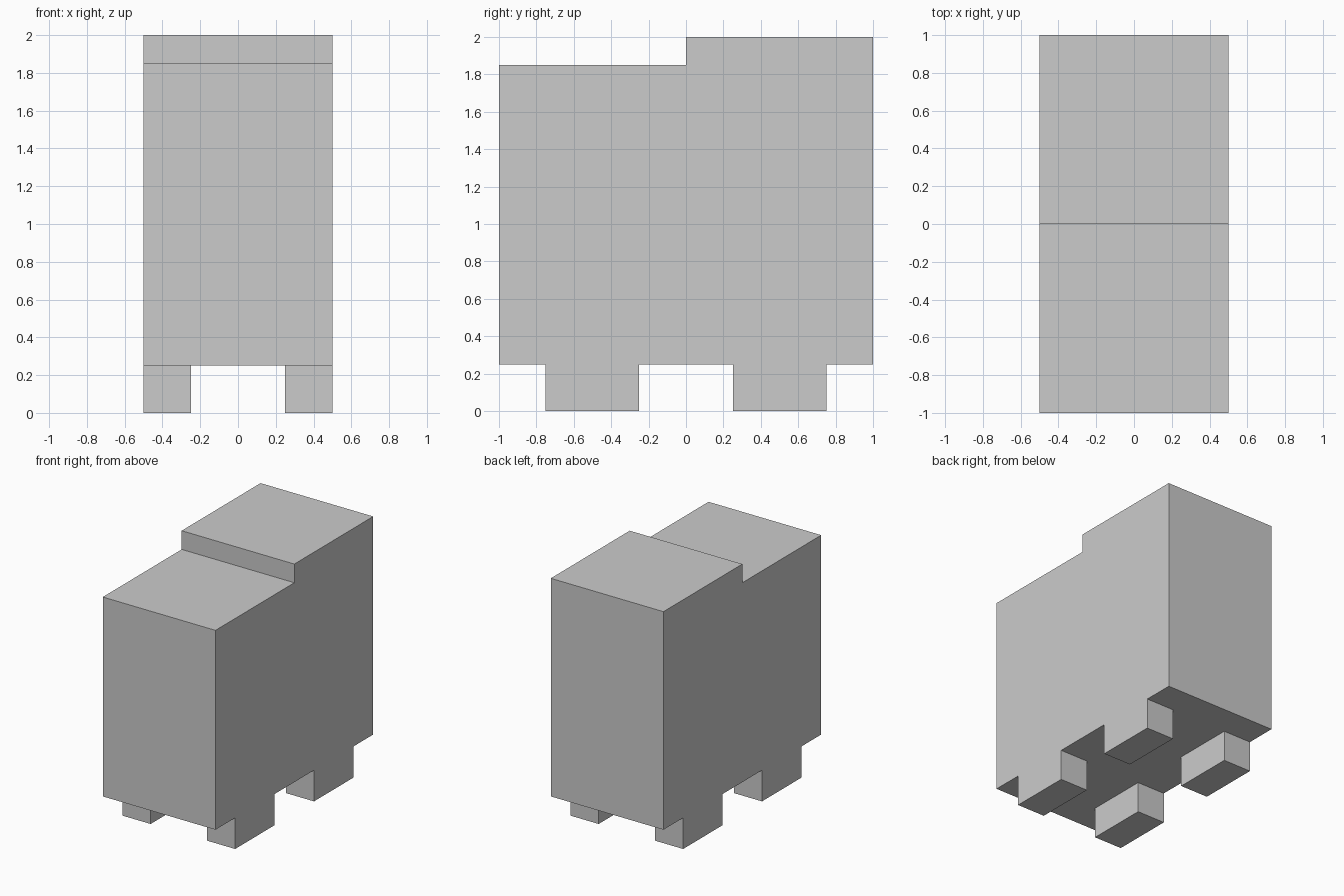
import bpy
import bmesh

if "Cube" in bpy.data.objects:
    bpy.data.objects.remove(bpy.data.objects["Cube"])


def extrude_profile(name, profile, x0, x1):
    """Extrude a closed (y, z) outline along x into a solid object."""
    bm = bmesh.new()
    face = bm.faces.new([bm.verts.new((x0, y, z)) for y, z in profile])
    result = bmesh.ops.extrude_face_region(bm, geom=[face])
    verts = [v for v in result["geom"] if isinstance(v, bmesh.types.BMVert)]
    bmesh.ops.translate(bm, verts=verts, vec=(x1 - x0, 0, 0))
    bmesh.ops.recalc_face_normals(bm, faces=bm.faces)
    mesh = bpy.data.meshes.new(name)
    bm.to_mesh(mesh)
    bm.free()
    obj = bpy.data.objects.new(name, mesh)
    bpy.context.collection.objects.link(obj)
    return obj


# Main body with the stepped top
extrude_profile("body", [(-1, 0.25), (1, 0.25), (1, 2), (0, 2), (0, 1.85), (-1, 1.85)],
                -0.5, 0.5)

# Four block feet, flush with the body sides
for end, yc in (("front", -0.5), ("back", 0.5)):
    for side, xc in (("left", -0.375), ("right", 0.375)):
        outline = [(yc - 0.25, 0), (yc + 0.25, 0), (yc + 0.25, 0.25), (yc - 0.25, 0.25)]
        extrude_profile(f"{end}_{side}_foot", outline, xc - 0.125, xc + 0.125)
